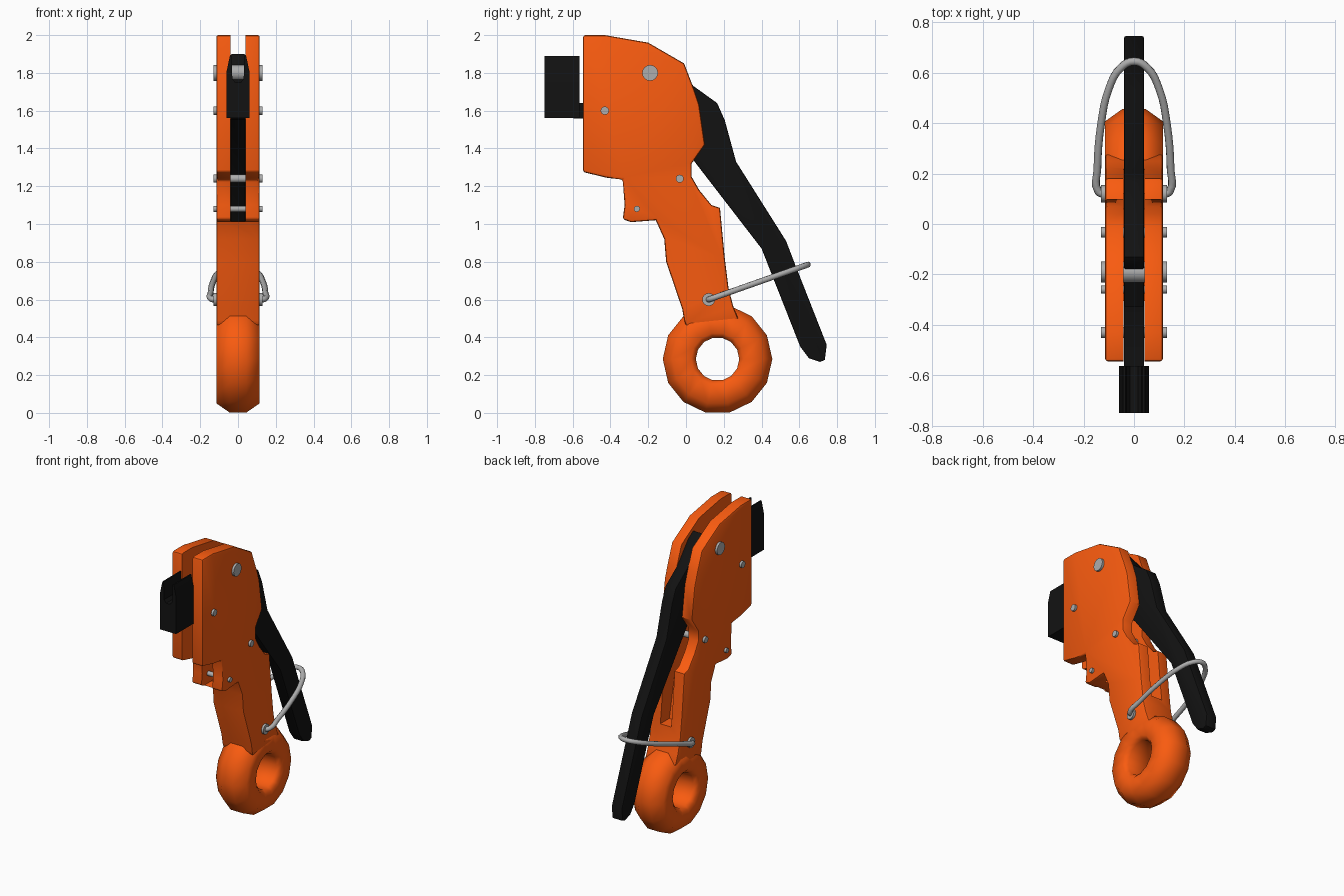
import bpy, bmesh, math

if "Cube" in bpy.data.objects:
    bpy.data.objects.remove(bpy.data.objects["Cube"])

def material(name, rgb):
    m = bpy.data.materials.new(name)
    m.diffuse_color = (*rgb, 1)
    m.use_nodes = True
    m.node_tree.nodes["Principled BSDF"].inputs["Base Color"].default_value = m.diffuse_color
    return m

ORANGE = material("orange_paint", (0.95, 0.105, 0.005))
BLACK = material("black_metal", (0.006, 0.006, 0.006))
STEEL = material("steel", (0.42, 0.42, 0.42))

def add(name, bm, mat):
    bmesh.ops.recalc_face_normals(bm, faces=bm.faces)
    me = bpy.data.meshes.new(name)
    bm.to_mesh(me)
    bm.free()
    ob = bpy.data.objects.new(name, me)
    bpy.context.collection.objects.link(ob)
    if mat:
        me.materials.append(mat)
    return ob

def activate(ob):
    bpy.ops.object.select_all(action='DESELECT')
    ob.select_set(True)
    bpy.context.view_layer.objects.active = ob

def smooth(ob, deg=40):
    activate(ob)
    bpy.ops.object.shade_smooth_by_angle(angle=math.radians(deg))

def apply_mod(ob, kind, **props):
    mod = ob.modifiers.new(kind.title(), kind)
    for k, v in props.items():
        setattr(mod, k, v)
    activate(ob)
    bpy.ops.object.modifier_apply(modifier=mod.name)

def extrude(name, pts, half, mat, bevel=0):
    """Side profile (y, z) extruded to x = +-half."""
    bm = bmesh.new()
    f = bm.faces.new([bm.verts.new((-half, y, z)) for y, z in pts])
    r = bmesh.ops.extrude_face_region(bm, geom=[f])
    for v in r["geom"]:
        if isinstance(v, bmesh.types.BMVert):
            v.co.x = half
    ob = add(name, bm, mat)
    if bevel:
        apply_mod(ob, 'BEVEL', width=bevel, segments=2, limit_method='ANGLE',
                  angle_limit=math.radians(75))
    return ob

# Body: head cheeks, lug and neck in one profile
body = extrude("body", [
    (-.545, 2), (-.43, 2), (-.2, 1.96), (-.01, 1.85), (.04, 1.72), (.07, 1.63),
    (.10, 1.42), (.03, 1.32), (.03, 1.25), (.07, 1.18), (.135, 1.10), (.18, 1.085),
    (.205, .82), (.225, .66), (.25, .565), (.28, .49), (.0, .46), (-.01, .49), (-.02, .55), (-.105, .8),
    (-.115, .92), (-.16, 1.02), (-.29, 1.01), (-.335, 1.025), (-.325, 1.1),
    (-.335, 1.235), (-.42, 1.245), (-.545, 1.275)], .115, ORANGE, .012)

# Slot between the cheeks, running down the back of the neck
slot = extrude("slot_cutter", [(-.8, 1.015), (.06, 1.015), (.12, .72), (.5, .72),
                               (.5, 2.2), (-.8, 2.2)], .041, None)
slot.hide_render = True
apply_mod(body, 'BOOLEAN', operation='DIFFERENCE', object=slot, solver='EXACT')
bpy.data.objects.remove(slot)
smooth(body)

# Eye ring: chamfered section swept round the hole
section = [(.14, .115), (.24, .115), (.29, .045), (.29, -.045), (.24, -.115),
           (.14, -.115), (.115, -.09), (.115, .09)]
N = 14
bm = bmesh.new()
rings = []
for i in range(N):
    a = 2 * math.pi * i / N
    rings.append([bm.verts.new((x, .167 + r * math.cos(a), .285 + r * math.sin(a)))
                  for r, x in section])
for i in range(N):
    p, q = rings[i], rings[(i + 1) % N]
    for j in range(8):
        k = (j + 1) % 8
        bm.faces.new((p[j], p[k], q[k], q[j]))
smooth(add("eye_ring", bm, ORANGE), 60)

# Lever with its pivot lobe hidden between the cheeks
lever = extrude("lever", [
    (-.33, 1.70), (-.20, 1.77), (-.17, 1.87), (-.13, 1.90), (-.08, 1.87), (.04, 1.73),
    (.165, 1.64), (.205, 1.55), (.265, 1.33), (.53, .91), (.58, .78), (.745, .36),
    (.735, .28), (.71, .27), (.65, .29), (.605, .35), (.40, .87), (.03, 1.35),
    (-.33, 1.58)], .04, BLACK, .008)
smooth(lever)

# Hook arm and grooved jaw
smooth(extrude("jaw_arm", [(-.6, 1.56), (-.36, 1.55), (-.32, 1.6), (-.32, 1.68),
                           (-.45, 1.64), (-.6, 1.64)], .039, BLACK))
half = [(.06, 1.56), (.06, 1.81), (.043, 1.89), (.034, 1.89), (.03, 1.77), (.015, 1.75)]
outline = half + [(-x, z) for x, z in reversed(half)]
bm = bmesh.new()
f = bm.faces.new([bm.verts.new((x, -.75, z)) for x, z in outline])
r = bmesh.ops.extrude_face_region(bm, geom=[f])
bmesh.ops.translate(bm, vec=(0, .187, 0),
                    verts=[v for v in r["geom"] if isinstance(v, bmesh.types.BMVert)])
smooth(add("jaw", bm, BLACK), 30)

# Cross pins
for name, y, z, rad in [("main_pin", -.19, 1.80, .042), ("jaw_pin", -.43, 1.60, .022),
                        ("neck_pin", -.033, 1.24, .021), ("lug_pin", -.26, 1.08, .016),
                        ("bail_pin", .12, .60, .034)]:
    bpy.ops.mesh.primitive_cylinder_add(vertices=16, radius=rad, depth=.26,
                                        location=(0, y, z), rotation=(0, math.pi / 2, 0))
    ob = bpy.context.object
    ob.name = name
    ob.data.materials.append(STEEL)
    smooth(ob)

# Wire bail looping over the lever
side = [(.12, .118), (.142, .13), (.145, .22), (.13, .4), (.1, .535), (.052, .62)]
path = side + [(0, .645)] + [(-x, y) for x, y in reversed(side)]
cu = bpy.data.curves.new("wire_bail", 'CURVE')
cu.dimensions = '3D'
cu.bevel_depth = .016
cu.bevel_resolution = 2
cu.resolution_u = 4
cu.use_fill_caps = True
sp = cu.splines.new('BEZIER')
sp.bezier_points.add(len(path) - 1)
for p, (x, y) in zip(sp.bezier_points, path):
    p.co = (x, y, .6 + (y - .12) * .352)
    p.handle_left_type = p.handle_right_type = 'AUTO'
cu.materials.append(STEEL)
bpy.context.collection.objects.link(bpy.data.objects.new("wire_bail", cu))
